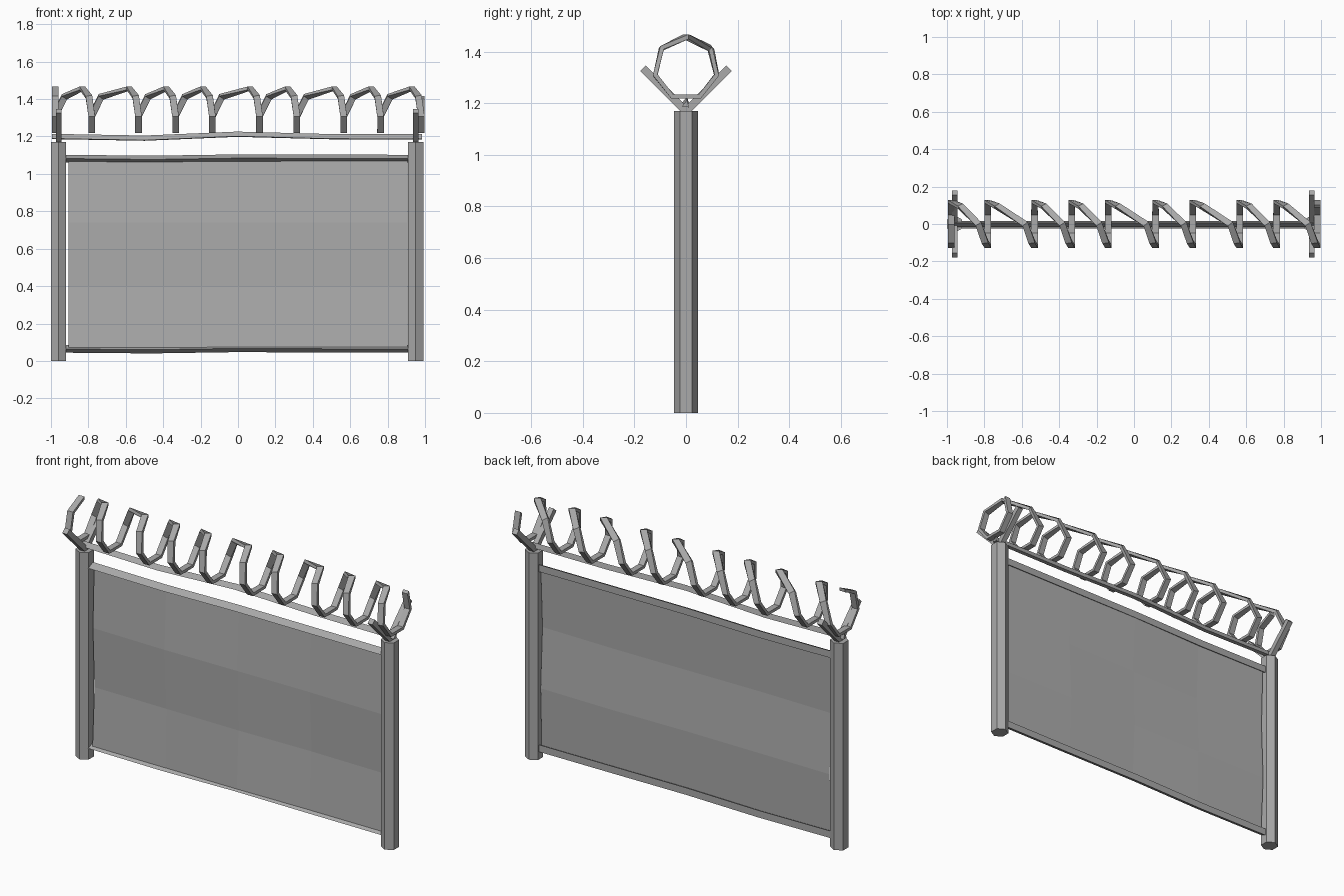
import bpy, bmesh, math
from mathutils import Vector

cube = bpy.data.objects.get("Cube")
if cube:
    bpy.data.objects.remove(cube, do_unlink=True)


def material(name, value):
    mat = bpy.data.materials.new(name)
    mat.use_nodes = True
    colour = (value, value, value, 1)
    mat.diffuse_color = colour
    mat.node_tree.nodes["Principled BSDF"].inputs["Base Color"].default_value = colour
    return mat


STEEL = material("galvanised grey", 0.40)
MESH = material("mesh panel grey", 0.42)


def finish(name, bm, mat):
    bmesh.ops.recalc_face_normals(bm, faces=bm.faces)
    me = bpy.data.meshes.new(name)
    bm.to_mesh(me)
    bm.free()
    me.materials.append(mat)
    obj = bpy.data.objects.new(name, me)
    bpy.context.collection.objects.link(obj)
    return obj


def loft(name, rings, mat):
    """Skin a list of closed cross-sections and cap both ends."""
    bm = bmesh.new()
    loops = [[bm.verts.new(p) for p in ring] for ring in rings]
    n = len(loops[0])
    for a, b in zip(loops, loops[1:]):
        for i in range(n):
            j = (i + 1) % n
            bm.faces.new((a[i], a[j], b[j], b[i]))
    bm.faces.new(loops[0][::-1])
    bm.faces.new(loops[-1])
    return finish(name, bm, mat)


# Hexagonal posts, each with a V bracket on top
POST_X = {"right": -0.959, "left": 0.95}
arm = [(0, 1.147), (0.178, 1.325), (0.156, 1.346), (0, 1.19)]
vee = arm + [(-y, z) for y, z in arm[2:0:-1]]
for side, x in POST_X.items():
    hexagon = [(x + 0.047 * math.sin(k * math.pi / 3), 0.047 * math.cos(k * math.pi / 3))
               for k in range(6)]
    loft(side + "_post", [[(px, py, z) for px, py in hexagon] for z in (0, 1.17)], STEEL)
    loft(side + "_bracket", [[(x + d, y, z) for y, z in vee] for d in (-0.015, 0.015)], STEEL)


# Slightly sagging three-sided rails and straight wire
def bar(name, x0, x1, z, sag, section):
    rings = []
    for i, dz in enumerate(sag):
        x = x0 + (x1 - x0) * i / (len(sag) - 1)
        rings.append([(x, y, z + dz + h) for y, h in section])
    loft(name, rings, STEEL)


wedge = [(-0.025, 0), (0.016, 0.02), (0.016, -0.02)]
bar("top_rail", -0.925, 0.912, 1.082, (0, -0.005, 0.002, 0.001, 0), wedge)
bar("bottom_rail", -0.925, 0.912, 0.064, (0, -0.004, 0.003, 0.001, 0), wedge)
bar("straight_wire", -0.995, 0.985, 1.199, (0, -0.009, 0.012, -0.001, -0.002),
    [(-0.016, -0.01), (0.012, -0.013), (0.004, 0.015)])

# Gently rippled mesh panel
bm = bmesh.new()
COLS, ROWS = 4, 3
grid = []
for r in range(ROWS + 1):
    row = []
    for c in range(COLS + 1):
        ripple = 0.007 * (-1) ** (r + 1) + 0.004 * math.sin(2.2 * c + r)
        row.append(bm.verts.new((-0.905 + 1.81 * c / COLS, ripple, 0.06 + 1.02 * r / ROWS)))
    grid.append(row)
for a, b in zip(grid, grid[1:]):
    for c in range(COLS):
        bm.faces.new((a[c], a[c + 1], b[c + 1], b[c]))
finish("mesh_panel", bm, MESH)

# Coiled flat wire: seven corners per turn, stepping sideways over the top
FEET = [-0.978, -0.782, -0.532, -0.334, -0.137, 0.115, 0.315, 0.565, 0.762, 0.98]
STEP = [-0.05, -0.015, 0, 0, 0, 0, 0.05]
RADIUS, CENTRE_Z = 0.122, 1.336
path = []
for turn, foot in enumerate(FEET):
    for k, step in enumerate(STEP):
        if turn == 0 and k < 2 or turn == len(FEET) - 1 and k == 6:
            step = 0
        angle = math.pi / 2 + k * math.tau / 7
        radial = Vector((0, math.cos(angle), math.sin(angle)))
        # the coil descends at the front and climbs at the back
        radial.y = -abs(radial.y) if k < 4 else abs(radial.y)
        path.append((Vector((foot + step, 0, CENTRE_Z)) + radial * RADIUS, radial))

rings = []
for i, (p, radial) in enumerate(path):
    before = path[max(i - 1, 0)][0]
    after = path[min(i + 1, len(path) - 1)][0]
    tangent = ((p - before).normalized() + (after - p).normalized()).normalized()
    across = tangent.cross(radial).normalized() * 0.0175
    out = radial * 0.009
    rings.append([p + across + out, p - across + out, p - across - out, p + across - out])
loft("coiled_wire", rings, STEEL)
